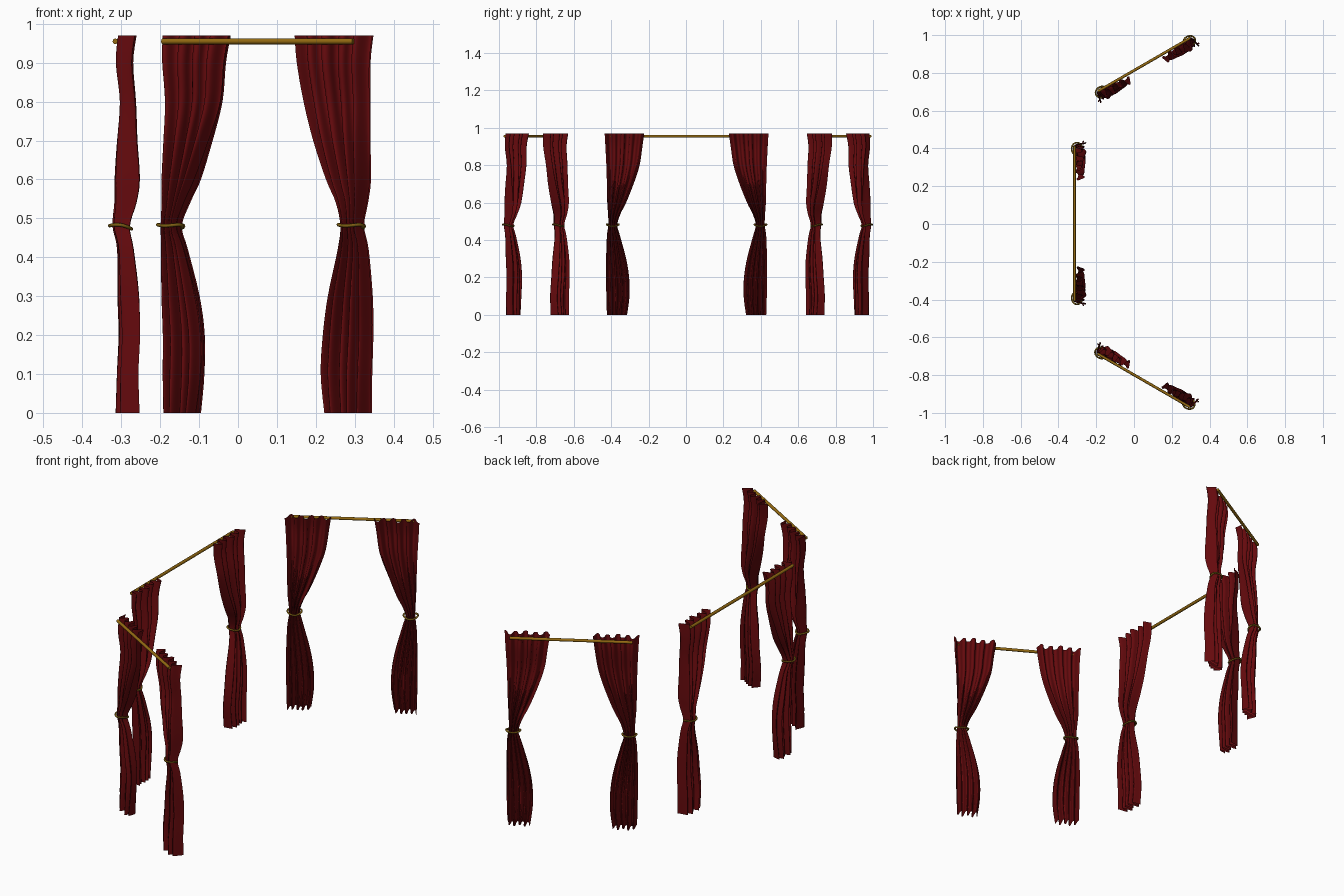
import bpy, math
from mathutils import Vector

if "Cube" in bpy.data.objects:
    bpy.data.objects.remove(bpy.data.objects["Cube"])

def material(name, rgb):
    m = bpy.data.materials.new(name)
    m.diffuse_color = (*rgb, 1)
    m.use_nodes = True
    m.node_tree.nodes["Principled BSDF"].inputs["Base Color"].default_value = m.diffuse_color
    return m

RED = material("red_velvet", (0.13, 0.003, 0.004))
GOLD = material("rod_gold", (0.30, 0.145, 0.006))
CORD = material("cord_gold", (0.20, 0.11, 0.006))

# Curtain profile: z, outer edge and inner edge (measured from the outer end), depth range
PROFILE = [
    (0.00, .012, .120, .000, .063),
    (0.10, .009, .133, .003, .060),
    (0.20, .008, .131, .008, .065),
    (0.30, .008, .115, .005, .063),
    (0.42, .012, .083, .004, .048),
    (0.48, .020, .068, -.008, .038),
    (0.54, .018, .085, -.004, .055),
    (0.60, .014, .115, -.004, .063),
    (0.70, .012, .155, .002, .057),
    (0.80, .009, .187, .010, .053),
    (0.90, .004, .202, .000, .046),
    (0.97, .000, .212, .006, .055),
]

def smooth_rows(rows, steps):
    """Catmull-Rom interpolation between the profile rows."""
    out = []
    for i in range(len(rows) - 1):
        quad = [rows[max(0, min(len(rows) - 1, i + k))] for k in (-1, 0, 1, 2)]
        for s in range(steps):
            t = s / steps
            out.append([0.5 * (2 * b + (c - a) * t + (2*a - 5*b + 4*c - d) * t*t
                               + (3*b - a - 3*c + d) * t**3) for a, b, c, d in zip(*quad)])
    out.append(list(rows[-1]))
    return out

ROWS = smooth_rows(PROFILE, 4)
COLS = 72
PLEATS = 4.5

def frame(center, angle, inward):
    """Map along-rod u, depth v (towards the room) and z to world space."""
    d = Vector((math.cos(angle), math.sin(angle), 0))
    n = Vector((inward[0], inward[1], 0)).normalized()
    return lambda u, v, z: Vector((center[0], center[1], 0)) + d * u + n * v + Vector((0, 0, z))

def curtain(name, place, end, side, hang):
    # Pleated cloth sheet, gathered at the tie
    verts, faces = [], []
    for z, w0, w1, v0, v1 in ROWS:
        for j in range(COLS + 1):
            t = j / COLS
            ph = t * PLEATS * 2 * math.pi + 0.5 * math.sin(5 * z)
            wave = 0.78 * math.cos(ph) + 0.22 * math.sin(0.43 * ph + 1.0 + 2 * z)
            w = w0 + (w1 - w0) * (t + 0.015 * math.sin(2 * ph) * math.sin(math.pi * t))
            v = hang + (v0 + v1) / 2 + (v1 - v0) / 2 * wave
            verts.append(place(side * (end - w), v, z))
    n = COLS + 1
    for i in range(len(ROWS) - 1):
        for j in range(COLS):
            a = i * n + j
            quad = (a, a + 1, a + n + 1, a + n)
            faces.append(quad if side > 0 else quad[::-1])
    me = bpy.data.meshes.new(name)
    me.from_pydata(verts, [], faces)
    me.materials.append(RED)
    me.shade_smooth()
    bpy.context.collection.objects.link(bpy.data.objects.new(name, me))

def tube(name, points, radius, mat, cyclic):
    cu = bpy.data.curves.new(name, 'CURVE')
    cu.dimensions = '3D'
    cu.bevel_depth = radius
    cu.bevel_resolution = 2
    cu.use_fill_caps = True
    sp = cu.splines.new('POLY')
    sp.points.add(len(points) - 1)
    for p, co in zip(sp.points, points):
        p.co = (*co, 1)
    sp.use_cyclic_u = cyclic
    cu.materials.append(mat)
    bpy.context.collection.objects.link(bpy.data.objects.new(name, cu))

def tie_back(name, place, end, side, hang):
    # Tilted cord loop round the gathered cloth
    pts = []
    for k in range(28):
        a = 2 * math.pi * k / 28
        u = 0.043 + 0.033 * math.cos(a)
        v = hang + 0.013 + 0.028 * math.sin(a)
        z = 0.480 - 0.004 * math.sin(a) + 0.003 * math.cos(2 * a)
        pts.append(place(side * (end - u), v, z))
    tube(name, pts, 0.0045, CORD, True)

def window(label, center, angle, inward, half_rod, hang):
    place = frame(center, angle, inward)
    tube(label + "_rod", [place(-half_rod, 0, 0.955), place(half_rod, 0, 0.955)], 0.0075, GOLD, False)
    for side, tag in ((-1, "left"), (1, "right")):
        curtain(f"{label}_{tag}_curtain", place, half_rod + 0.028, side, hang)
        tie_back(f"{label}_{tag}_tie", place, half_rod + 0.028, side, hang)

A = math.radians(30)
window("middle", (-0.315, 0.003), math.pi / 2, (1, 0), 0.41, 0.0)
window("back", (0.054, 0.844), A, (0.5, -0.866), 0.283, 0.0)
window("front", (0.051, -0.828), -A, (0.5, 0.866), 0.283, 0.0)
